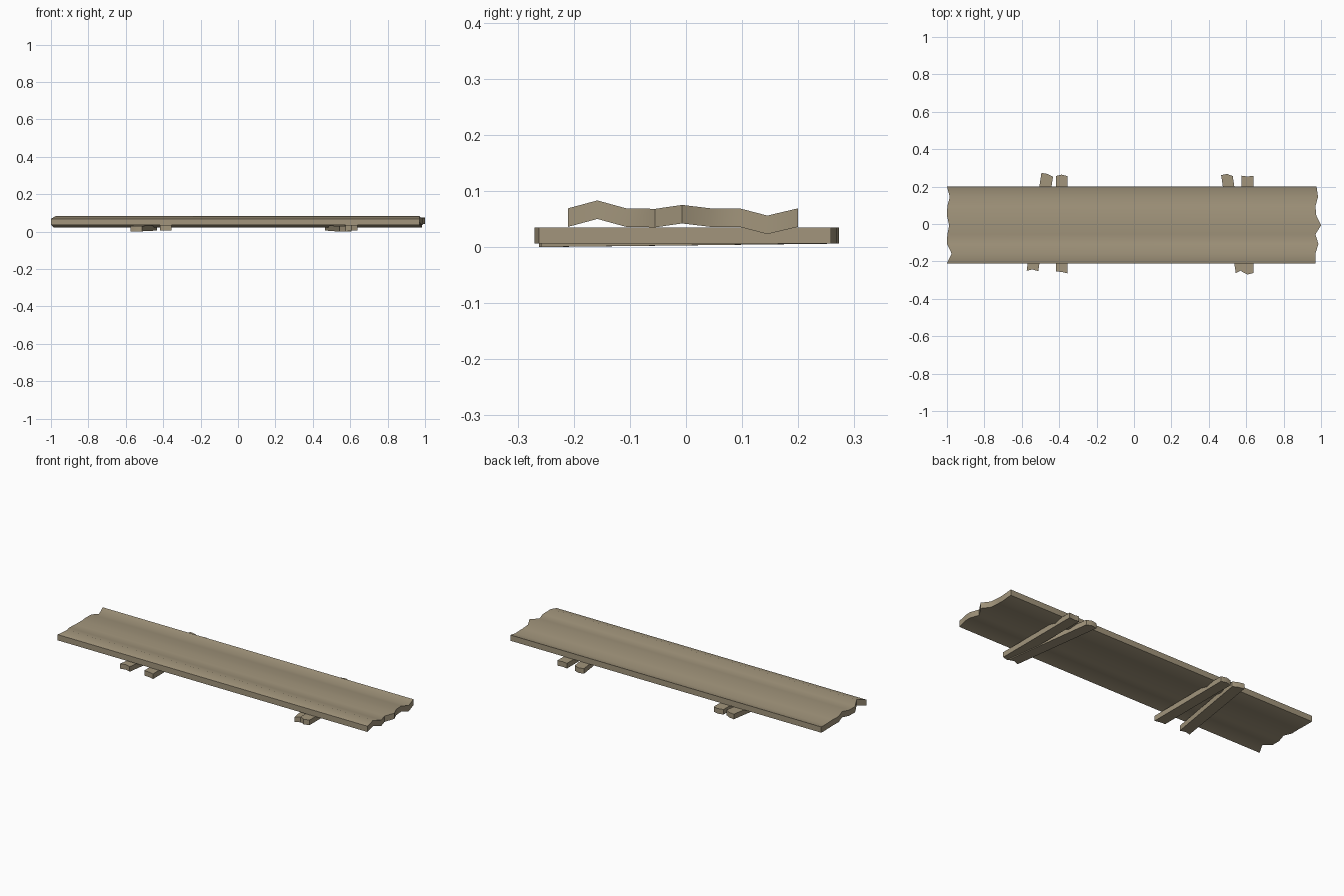
import bpy, math

if "Cube" in bpy.data.objects:
    bpy.data.objects.remove(bpy.data.objects["Cube"])

wood = bpy.data.materials.new("weathered wood")
wood.diffuse_color = (0.36, 0.30, 0.20, 1)
wood.use_nodes = True
wood.node_tree.nodes["Principled BSDF"].inputs["Base Color"].default_value = wood.diffuse_color


def slab(name, rings):
    """Loft a closed solid through rings of equal length (ring = row of 4-point stations)."""
    verts = [p for r in rings for p in r]
    faces = []
    for i in range(len(rings) - 1):
        a, b = i * 4, i * 4 + 4
        for k in range(4):
            n = (k + 1) % 4
            faces.append((a + k, b + k, b + n, a + n))
    last = 4 * (len(rings) - 1)
    faces += [(0, 1, 2, 3), (last + 3, last + 2, last + 1, last)]
    me = bpy.data.meshes.new(name)
    me.from_pydata(verts, [], faces)
    ob = bpy.data.objects.new(name, me)
    bpy.context.collection.objects.link(ob)
    me.materials.append(wood)
    bpy.ops.object.select_all(action='DESELECT')
    ob.select_set(True)
    bpy.context.view_layer.objects.active = ob
    bpy.ops.object.mode_set(mode='EDIT')
    bpy.ops.mesh.select_all(action='SELECT')
    bpy.ops.mesh.normals_make_consistent(inside=False)
    bpy.ops.object.mode_set(mode='OBJECT')
    bpy.ops.object.shade_smooth_by_angle(angle=math.radians(38))
    return ob


# Warped plank: y, underside z, ragged left x, ragged right x
stations = [
    (-0.210, 0.036, -1.000, 0.970),
    (-0.158, 0.050, -0.975, 0.970),
    (-0.107, 0.036, -1.000, 0.986),
    (-0.055, 0.035, -0.998, 0.970),
    (-0.007, 0.042, -0.988, 1.000),
    (0.043, 0.036, -1.000, 0.975),
    (0.095, 0.036, -0.998, 0.970),
    (0.145, 0.023, -0.985, 0.984),
    (0.200, 0.036, -1.000, 0.976),
]
T = 0.033
slab("plank", [[(l, y, z), (r, y, z), (r, y, z + T), (l, y, z + T)]
               for y, z, l, r in stations])


# Battens underneath: centre x at front and back, ragged y of both ends, z at front and back
def batten(name, xf, xb, front, back, zf, zb, w=0.062, t=0.029):
    rings = []
    for k in range(3):
        o = (k - 1) * w / 2
        rings.append([(xf + o, front[k], zf), (xb + o, back[k], zb),
                      (xb + o, back[k], zb + t), (xf + o, front[k], zf + t)])
    slab(name, rings)


batten("left_slanted_batten", -0.543, -0.464, (-0.25, -0.243, -0.252),
       (0.273, 0.268, 0.252), 0.002, 0.006)
batten("left_straight_batten", -0.387, -0.387, (-0.254, -0.256, -0.264),
       (0.256, 0.264, 0.256), 0.006, 0.006)
batten("right_slanted_batten", 0.575, 0.497, (-0.262, -0.248, -0.258),
       (0.261, 0.268, 0.256), 0.0, 0.006)
batten("right_straight_batten", 0.607, 0.607, (-0.255, -0.27, -0.262),
       (0.258, 0.254, 0.258), 0.006, 0.006)
